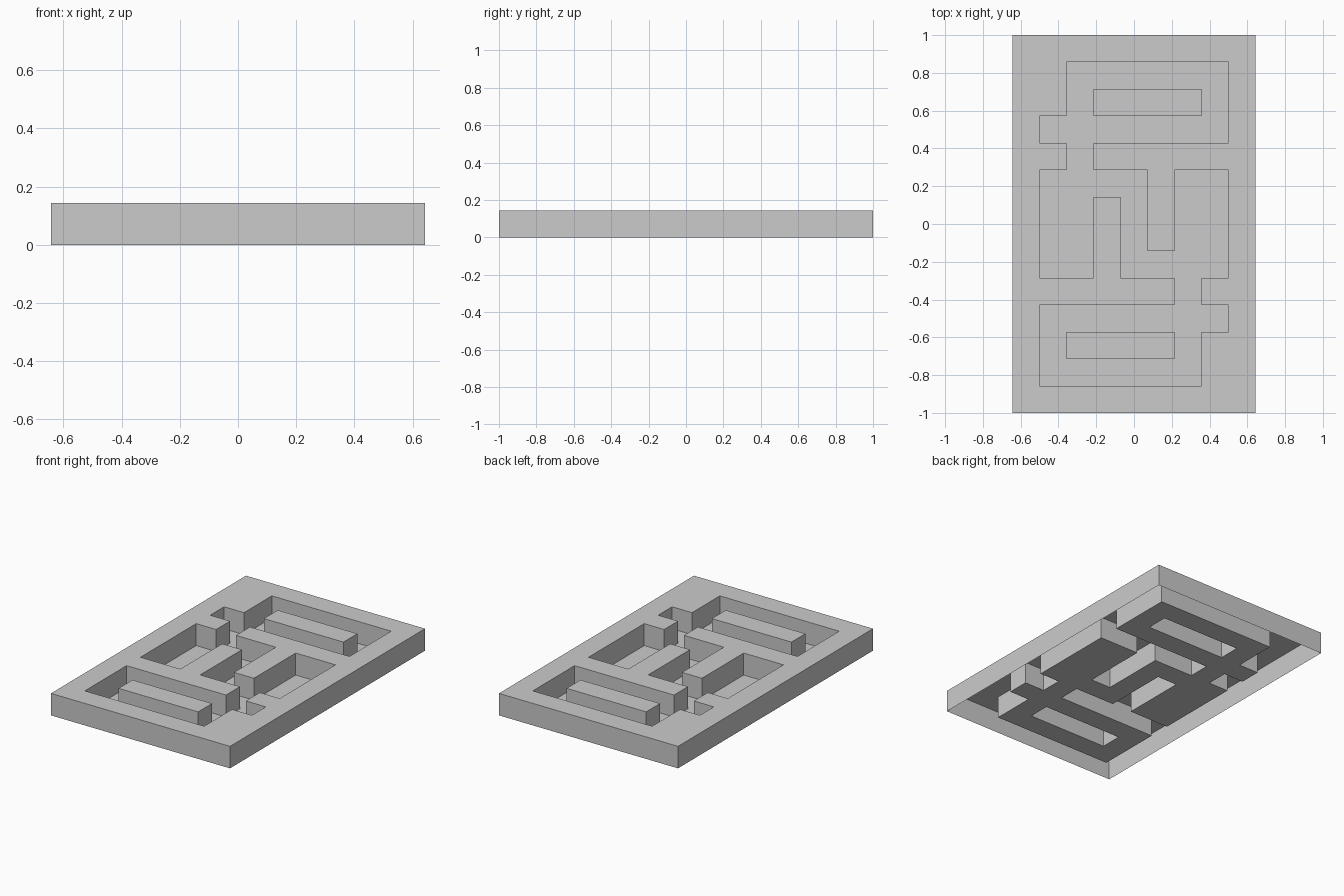
import bpy, bmesh

if "Cube" in bpy.data.objects:
    bpy.data.objects.remove(bpy.data.objects["Cube"])

COLS, ROWS = 9, 14
CELL = 2 / ROWS          # square cells; walls are one cell tall

# Corridors of the back half: row -> column ranges (inclusive)
back_half = {
    12: [(2, 7)],
    11: [(2, 2), (7, 7)],
    10: [(1, 7)],
    9: [(2, 2)],
    8: [(1, 4), (6, 7)],
    7: [(1, 2), (4, 4), (6, 7)],
}
corridor = {(c, r) for r, runs in back_half.items()
            for a, b in runs for c in range(a, b + 1)}
# The front half is the back half turned by 180 degrees
corridor |= {(COLS - 1 - c, ROWS - 1 - r) for c, r in corridor}
walls = {(c, r) for c in range(COLS) for r in range(ROWS)} - corridor


def point(c, r, level):
    return ((c - COLS / 2) * CELL, (r - ROWS / 2) * CELL, level * CELL)


def make_part(name, cells, level, sides):
    """Flat sheet of cells, with optional side walls wherever it ends."""
    bm = bmesh.new()

    def quad(*pts):
        bm.faces.new([bm.verts.new(point(*p)) for p in pts])

    for c, r in sorted(cells):
        ring = [(c, r), (c + 1, r), (c + 1, r + 1), (c, r + 1)]
        quad(*[(x, y, level) for x, y in ring])
        if not sides:
            continue
        for i, (dc, dr) in enumerate([(0, -1), (1, 0), (0, 1), (-1, 0)]):
            if (c + dc, r + dr) not in cells:
                a, b = ring[i], ring[(i + 1) % 4]
                quad((*a, 0), (*b, 0), (*b, level), (*a, level))
    bmesh.ops.remove_doubles(bm, verts=bm.verts, dist=1e-4)
    mesh = bpy.data.meshes.new(name)
    bm.to_mesh(mesh)
    bm.free()
    obj = bpy.data.objects.new(name, mesh)
    bpy.context.collection.objects.link(obj)
    return obj


# Hollow walls and border, open underneath
make_part("maze_walls", walls, 1, True)
# Thin floor of the corridors
make_part("corridor_floor", corridor, 0, False)
